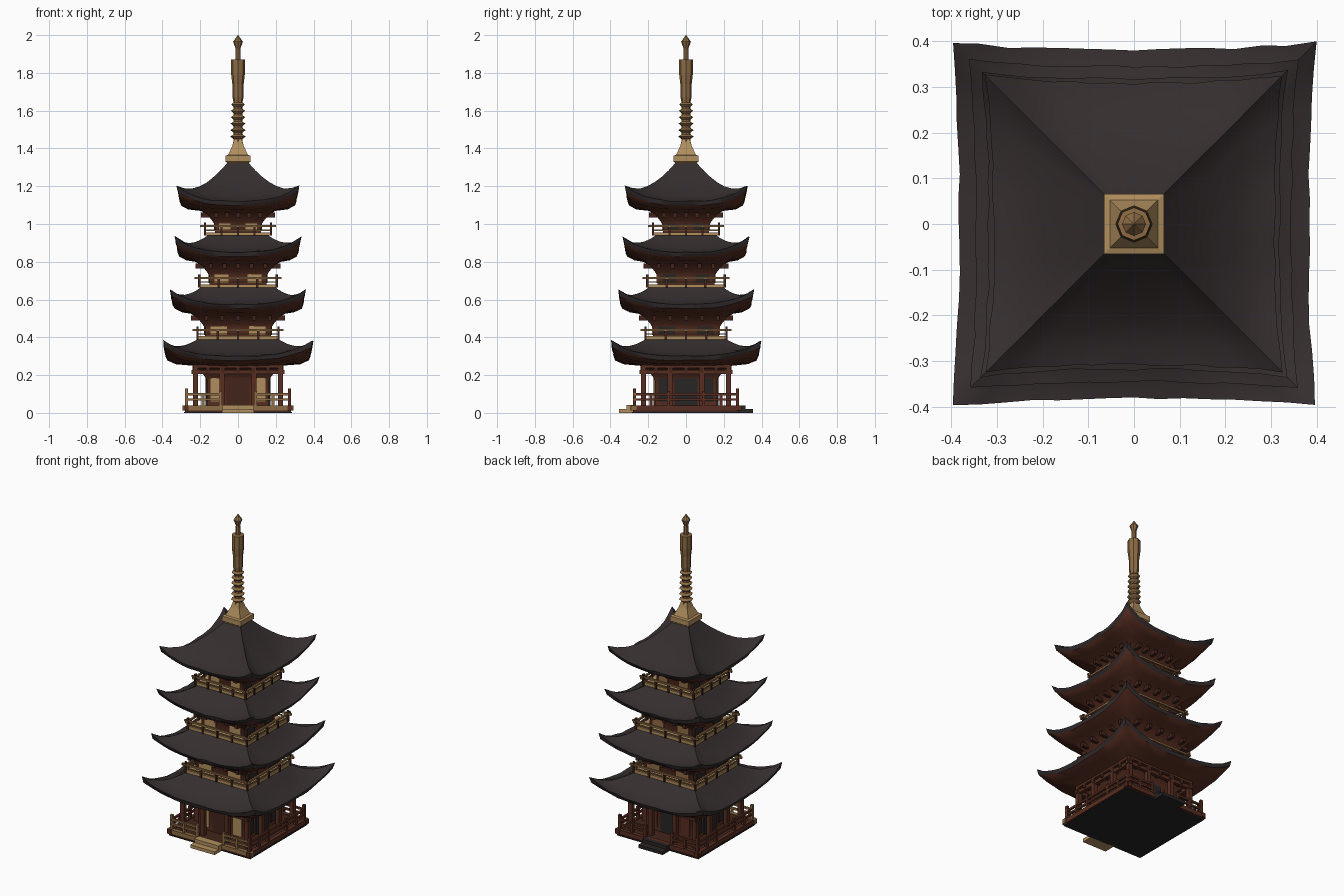
import bpy, bmesh, math, random
from mathutils import Matrix, Vector

random.seed(4)
cube = bpy.data.objects.get("Cube")
if cube:
    bpy.data.objects.remove(cube, do_unlink=True)


def material(name, r, g, b):
    m = bpy.data.materials.new(name)
    m.use_nodes = True
    m.diffuse_color = (r, g, b, 1)
    m.node_tree.nodes["Principled BSDF"].inputs["Base Color"].default_value = (r, g, b, 1)
    return m


TILE = material("dark roof tile", .036, .027, .028)
WOOD = material("red brown wood", .095, .027, .015)
GOLD = material("pale gold", .43, .27, .11)
BRONZE = material("aged bronze", .27, .15, .06)
DARK = material("dark stone", .022, .018, .018)
TIMBER = material("dark timber", .055, .018, .011)


def finish(bm, name, mats, smooth=None):
    bmesh.ops.recalc_face_normals(bm, faces=bm.faces)
    mesh = bpy.data.meshes.new(name)
    bm.to_mesh(mesh)
    bm.free()
    for m in mats:
        mesh.materials.append(m)
    ob = bpy.data.objects.new(name, mesh)
    bpy.context.collection.objects.link(ob)
    if smooth:
        bpy.ops.object.select_all(action='DESELECT')
        ob.select_set(True)
        bpy.context.view_layer.objects.active = ob
        bpy.ops.object.shade_smooth_by_angle(angle=math.radians(smooth))
    return ob


def add_box(bm, x, y, z, sx, sy, sz):
    """Box with centre x, y, base height z and full sizes."""
    bmesh.ops.create_cube(bm, size=1, matrix=Matrix.Translation((x, y, z + sz / 2))
                          @ Matrix.Diagonal((sx, sy, sz, 1)))


def boxes(name, mat, items):
    bm = bmesh.new()
    for it in items:
        add_box(bm, *it)
    return finish(bm, name, [mat])


def turned(x, y, k):
    """Turn a point of the front side onto side k."""
    return [(x, y), (-y, x), (-x, -y), (y, -x)][k]


def side_box(k, x, y, z, sx, sy, sz):
    px, py = turned(x, y, k)
    return (px, py, z, sx, sy, sz) if k % 2 == 0 else (px, py, z, sy, sx, sz)


N = 14  # segments along each eave


def square_ring(bm, half, z, lift, ridge, wobble):
    """Square loop of vertices whose corners sweep up and outwards."""
    ring = []
    for k in range(4):
        for i in range(N):
            u = 2 * i / N - 1
            c = abs(u) ** 3
            h = half + lift * .22 * c + random.uniform(-wobble, wobble)
            x, y = turned(u * h, -h, k)
            up = lift * c + (ridge if i == 0 else 0) + random.uniform(-wobble, wobble)
            ring.append(bm.verts.new((x, y, z + up)))
    return ring


def storey(name, half, eave, top_half, top, lift, wall, floor):
    """Tiled roof, soffit, bracket flare and walls lofted as one skin."""
    bm = bmesh.new()
    rings = []
    steps = 7
    for s in range(steps + 1):
        v = s / steps
        h = top_half + (half - top_half) * v
        z = eave + (top - eave) * (1 - v) ** 1.6
        rings.append(square_ring(bm, h, z, lift * v ** 2.5, .008 * min(1, 3 * v), .003 * v))
    tiled = len(rings)
    rings.append(square_ring(bm, half - .008, eave - .022, lift * .9, 0, .002))
    for h, drop, share in ((half * .86, .042, .45), (wall + .075, .05, .1),
                           (wall + .04, .07, 0), (wall + .012, .105, 0), (wall, .125, 0)):
        rings.append(square_ring(bm, h, eave - drop, lift * share, 0, .001))
    rings.append(square_ring(bm, wall, floor, 0, 0, 0))
    for r, (a, b) in enumerate(zip(rings, rings[1:])):
        for i in range(4 * N):
            j = (i + 1) % (4 * N)
            f = bm.faces.new((a[i], a[j], b[j], b[i]))
            f.material_index = 0 if r < tiled else 1
    bm.faces.new(rings[0])
    return finish(bm, name, [TILE, WOOD], 40)


# Storeys: half, eave, top half, top, lift, wall, floor
tiers = [("ground", .382, .30, .20, .40, .075, .165, .03),
         ("second", .345, .575, .19, .67, .07, .175, .39),
         ("third", .318, .85, .16, .94, .075, .15, .66),
         ("top", .308, 1.12, .055, 1.325, .075, .122, .93)]
for t in tiers:
    storey(t[0] + "_storey_and_roof", *t[1:])

# Brackets carrying each roof
for label, half, eave, _, _, lift, wall, _ in tiers:
    arms = []
    for k in range(4):
        for i in range(5):
            x = (i - 2) * wall * .48
            arms.append(side_box(k, x, -wall - .035, eave - .085, .02, .08, .026))
    boxes(label + "_roof_brackets", TIMBER, arms)

# Balconies with railings
for label, z, half, wall in (("second", .388, .215, .175), ("third", .663, .205, .15),
                             ("top", .938, .175, .122)):
    boxes(label + "_balcony_floor", GOLD, [(0, 0, z, 2 * half, 2 * half, .018)])
    boxes(label + "_balcony_skirt", WOOD, [(0, 0, z - .022, 2 * half - .03, 2 * half - .03, .022)])
    rails, posts = [], []
    for k in range(4):
        rails.append(side_box(k, 0, -half, z + .045, 2 * half + .05, .011, .011))
        rails.append(side_box(k, 0, -half, z + .026, 2 * half, .007, .007))
        for i in range(4):
            posts.append(side_box(k, (i / 2 - 1) * half, -half, z, .012, .012,
                                  .07 if i == 0 else .046))
    boxes(label + "_balcony_rails", BRONZE, rails)
    boxes(label + "_balcony_posts", TIMBER, posts)
    # Wall panels: gold on front and back, dark on the sides
    for k, side in enumerate(("front", "left", "back", "right")):
        panels = [side_box(k, s * wall * .58, -wall - .002, z + .025, wall * .5, .006, .055)
                  for s in (-1, 1)]
        boxes(f"{label}_{side}_panels", (GOLD, DARK, BRONZE, DARK)[k], panels)

# Base platform and entrance steps
boxes("platform", TIMBER, [(0, 0, .004, .56, .56, .032)])
boxes("platform_underside", DARK, [(0, 0, 0, .57, .57, .004)])
for k, side in enumerate(("front", "left", "back", "right")):
    boxes(side + "_platform_edge", BRONZE if k == 0 else WOOD,
          [side_box(k, 0, -.275, .012, .59, .025, .028)])
boxes("front_steps", GOLD, [(0, -.315, 0, .17, .08, .02), (0, -.295, .02, .17, .04, .022)])
boxes("back_steps", DARK, [(0, .315, 0, .17, .08, .02), (0, .295, .02, .17, .04, .02)])

# Ground floor columns, lintels and veranda rail
for k, side in enumerate(("front", "left", "back", "right")):
    boxes(side + "_columns", WOOD,
          [side_box(k, x, -.225, .03, .027, .027, .23) for x in (-.225, -.085, .085)])
    boxes(side + "_lintel", WOOD, [side_box(k, 0, -.225, .205, .49, .02, .022),
                                   side_box(k, 0, -.21, .238, .45, .06, .02)])
    mat = BRONZE if k == 0 else WOOD
    spans = [(-.185, .19), (.185, .19)] if k % 2 == 0 else [(0, .56)]
    rail = [side_box(k, c, -.272, h, w, .012, .012) for c, w in spans for h in (.065, .093)]
    rail += [side_box(k, x, -.272, .03, .016, .016, h)
             for x, h in ((-.272, .1), (-.185, .07), (-.092, .085), (.092, .085), (.185, .07))]
    boxes(side + "_veranda_rail", mat, rail)
    boxes(side + "_wall_panels", (GOLD, DARK, WOOD, DARK)[k],
          [side_box(k, s * .115, -.167, .06, .06, .006, .125) for s in (-1, 1)])
    boxes(side + "_door", TIMBER if k == 0 else DARK,
          [side_box(k, 0, -.167, .04, .12, .008, .155)])

# Spire base: square plinth with tapering cap
bm = bmesh.new()
loops = []
for h, z in ((.058, 1.305), (.058, 1.325), (.066, 1.33), (.066, 1.362), (.052, 1.366),
             (.03, 1.415), (.02, 1.45)):
    loops.append([bm.verts.new((x * h, y * h, z))
                  for x, y in ((-1, -1), (1, -1), (1, 1), (-1, 1))])
for a, b in zip(loops, loops[1:]):
    for i in range(4):
        bm.faces.new((a[i], a[(i + 1) % 4], b[(i + 1) % 4], b[i]))
bm.faces.new(loops[0])
bm.faces.new(loops[-1])
finish(bm, "spire_plinth", [GOLD])

# Spire: stacked rings, shaft, flared crown and jewel
profile = [(.026, 1.42)]
for i in range(6):
    z = 1.45 + i * .034
    profile += [(.024, z), (.041 - .001 * i, z + .013), (.024, z + .024)]
profile += [(.029, 1.67), (.03, 1.74), (.036, 1.79), (.036, 1.87), (.014, 1.872),
            (.013, 1.93), (.026, 1.965), (.001, 2.0)]
bm = bmesh.new()
loops = []
for r, z in profile:
    loops.append([bm.verts.new((r * math.cos(i * math.pi / 4), r * math.sin(i * math.pi / 4), z))
                  for i in range(8)])
for a, b in zip(loops, loops[1:]):
    for i in range(8):
        bm.faces.new((a[i], a[(i + 1) % 8], b[(i + 1) % 8], b[i]))
bm.faces.new(loops[0])
bm.faces.new(loops[-1])
finish(bm, "spire", [BRONZE])
